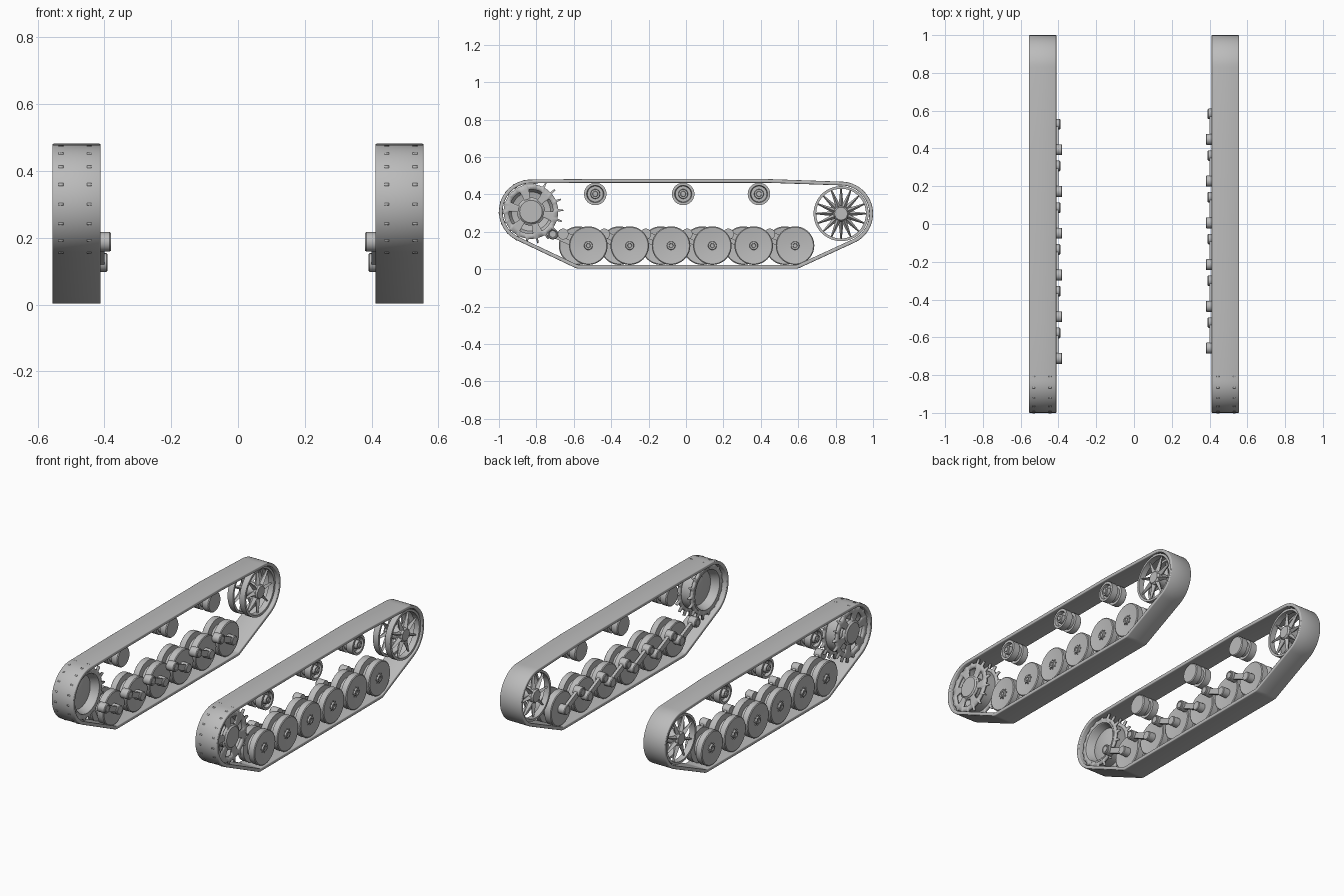
import bpy, bmesh
from math import pi, sin, cos, atan2, hypot
from mathutils import Matrix, Vector

cube = bpy.data.objects.get("Cube")
if cube:
    bpy.data.objects.remove(cube, do_unlink=True)

grey = bpy.data.materials.new("plain_grey")
grey.use_nodes = True
COLOUR = (0.5, 0.5, 0.5, 1)
grey.diffuse_color = COLOUR
grey.node_tree.nodes["Principled BSDF"].inputs["Base Color"].default_value = COLOUR


def finish(bm, name, side, y=0, z=0, solid=0, bevel=0):
    """Turn a bmesh into a shaded object, flipped across x for the right side."""
    bm.transform(Matrix.Diagonal((side, 1, 1, 1)))
    bmesh.ops.recalc_face_normals(bm, faces=bm.faces)
    mesh = bpy.data.meshes.new(name)
    bm.to_mesh(mesh)
    bm.free()
    mesh.materials.append(grey)
    obj = bpy.data.objects.new(name, mesh)
    obj.location = (0, y, z)
    bpy.context.collection.objects.link(obj)
    if solid:
        mod = obj.modifiers.new("thickness", 'SOLIDIFY')
        mod.thickness, mod.offset = solid, 0
    if bevel:
        mod = obj.modifiers.new("edge", 'BEVEL')
        mod.width, mod.segments, mod.limit_method = bevel, 2, 'ANGLE'
    bpy.ops.object.select_all(action='DESELECT')
    obj.select_set(True)
    bpy.context.view_layer.objects.active = obj
    bpy.ops.object.shade_smooth_by_angle(angle=pi / 6)
    return obj


def lathe(bm, profile, steps=40, closed=False, y=0, z=0):
    """Revolve (x, radius) points about an axle along x."""
    verts = [bm.verts.new((x, 0, r)) for x, r in profile]
    pairs = list(zip(verts, verts[1:])) + ([(verts[-1], verts[0])] if closed else [])
    edges = [bm.edges.new(p) for p in pairs]
    old = set(bm.verts) - set(verts)
    bmesh.ops.spin(bm, geom=verts + edges, cent=(0, 0, 0), axis=(1, 0, 0),
                   angle=2 * pi, steps=steps, use_merge=True)
    new = [v for v in bm.verts if v not in old]
    bmesh.ops.remove_doubles(bm, verts=new, dist=0.0002)
    new = [v for v in bm.verts if v not in old]
    bmesh.ops.translate(bm, verts=new, vec=(0, y, z))


def hull(points):
    """Convex outline of 2D points."""
    points = sorted(set(points))
    outline = []
    for run in (points, points[::-1]):
        part = []
        for p in run:
            while len(part) > 1 and ((part[-1][0] - part[-2][0]) * (p[1] - part[-2][1])
                                     <= (part[-1][1] - part[-2][1]) * (p[0] - part[-2][0])):
                part.pop()
            part.append(p)
        outline += part[:-1]
    return outline


def track_belt(side):
    # Band stretched round sprocket, idler, ground run and top run
    band = 0.02
    rounds = [(-0.829, 0.308, 0.171), (0.829, 0.297, 0.171), (-0.57, 0.065, 0.062),
              (0.585, 0.065, 0.062), (-0.53, 0.44, 0.042), (0.43, 0.44, 0.042)]
    points = []
    for y, z, r in rounds:
        r -= band / 2
        points += [(round(y + r * cos(a * pi / 32), 5), round(z + r * sin(a * pi / 32), 5))
                   for a in range(64)]
    bm = bmesh.new()
    loops = [[bm.verts.new((x, y, z)) for y, z in hull(points)] for x in (0.411, 0.556)]
    n = len(loops[0])
    for i in range(n):
        j = (i + 1) % n
        bm.faces.new((loops[0][i], loops[0][j], loops[1][j], loops[1][i]))
    finish(bm, "track_belt", side, solid=band, bevel=0.004)


def toothed_plate(name, side, x, radii, windows):
    # Flat ring with eighteen teeth and optional six windows
    bm = bmesh.new()
    cols = 72
    rings = []
    for r in radii:
        rings.append([bm.verts.new((x, r * cos(2 * pi * i / cols), r * sin(2 * pi * i / cols)))
                      for i in range(cols)])
    tips = {}
    for i in range(cols):
        if i % 4 < 2:
            a = 2 * pi * (i + (0.25 if i % 4 == 0 else -0.25)) / cols
            tips[i] = bm.verts.new((x, 0.173 * cos(a), 0.173 * sin(a)))
    for i in range(cols):
        j = (i + 1) % cols
        for k in range(len(rings) - 1):
            if windows and k == 1 and i % 12 < 7:
                continue
            bm.faces.new((rings[k][i], rings[k][j], rings[k + 1][j], rings[k + 1][i]))
        if i % 4 == 0:
            bm.faces.new((rings[-1][i], rings[-1][j], tips[j], tips[i]))
    finish(bm, name, side, -0.829, 0.308, solid=0.014)


def sprocket(side):
    toothed_plate("sprocket_outer_plate", side, 0.53, (0.05, 0.075, 0.118, 0.146), True)
    toothed_plate("sprocket_inner_plate", side, 0.445, (0.115, 0.146), False)
    bm = bmesh.new()
    lathe(bm, [(0.47, 0), (0.47, 0.05), (0.485, 0.1), (0.436, 0.118), (0.436, 0.128),
               (0.525, 0.128), (0.525, 0.122), (0.495, 0.105), (0.48, 0.05), (0.48, 0)], 48)
    finish(bm, "sprocket_drum", side, -0.829, 0.308)
    bm = bmesh.new()
    lathe(bm, [(0.475, 0), (0.475, 0.068), (0.538, 0.068), (0.546, 0.06), (0.546, 0)], 48)
    finish(bm, "sprocket_hub", side, -0.829, 0.308)


def idler(side):
    bm = bmesh.new()
    # Two thin rims, each with tapering spokes
    for k, x in enumerate((0.45, 0.53)):
        lathe(bm, [(x - 0.018, 0.133), (x - 0.018, 0.147), (x + 0.018, 0.147),
                   (x + 0.018, 0.133)], 48, closed=True)
        for i in range(8):
            turn = Matrix.Rotation(2 * pi * (i + k / 2) / 8, 4, 'X')
            squash = Matrix.Diagonal((1.3, 0.9, 1, 1))
            place = Matrix.Translation((x, 0, 0)) @ turn @ Matrix.Translation((0, 0, 0.085)) @ squash
            bmesh.ops.create_cone(bm, cap_ends=True, segments=4, radius1=0.016,
                                  radius2=0.004, depth=0.105, matrix=place)
    lathe(bm, [(0.425, 0), (0.425, 0.035), (0.435, 0.042), (0.54, 0.042),
               (0.551, 0.034), (0.551, 0)])
    finish(bm, "idler_wheel", side, 0.829, 0.297)


def return_roller(side, y):
    bm = bmesh.new()
    lathe(bm, [(0.43, 0), (0.43, 0.055), (0.435, 0.06), (0.472, 0.06), (0.472, 0.045),
               (0.498, 0.045), (0.498, 0.06), (0.54, 0.06), (0.54, 0.046), (0.52, 0.042),
               (0.52, 0.026), (0.544, 0.024), (0.544, 0.015), (0.55, 0.013), (0.55, 0)])
    finish(bm, "return_roller", side, y, 0.402)


def road_wheel(side, y):
    bm = bmesh.new()
    # Paired discs with a groove between and a raised cap
    lathe(bm, [(0.436, 0), (0.436, 0.04), (0.43, 0.098), (0.434, 0.103), (0.473, 0.103),
               (0.477, 0.07), (0.505, 0.07), (0.509, 0.103), (0.544, 0.103), (0.548, 0.098),
               (0.54, 0.035), (0.54, 0.023), (0.551, 0.021), (0.551, 0.012),
               (0.546, 0.01), (0.546, 0)], 48)
    # Ring of small cap bolts
    for i in range(8):
        a = 2 * pi * i / 8
        lathe(bm, [(0.535, 0), (0.535, 0.004), (0.545, 0.004), (0.545, 0)], 6,
              y=0.028 * cos(a), z=0.028 * sin(a))
    finish(bm, "road_wheel", side, y, 0.126)


def swing_arm(side, y):
    bm = bmesh.new()
    py, pz = -0.135, 0.062
    # Axle boss, pivot tube and the bar joining them
    lathe(bm, [(0.39, 0), (0.39, 0.024), (0.394, 0.028), (0.44, 0.028), (0.44, 0)], 24)
    lathe(bm, [(0.38, 0), (0.38, 0.018), (0.384, 0.018), (0.38, 0.022), (0.38, 0.026),
               (0.384, 0.029), (0.43, 0.029), (0.43, 0)], 24, y=py, z=pz)
    place = (Matrix.Translation((0.408, py / 2, pz / 2))
             @ Matrix.Rotation(atan2(pz, py), 4, 'X')
             @ Matrix.Diagonal((0.018, hypot(py, pz), 0.034, 1)))
    bmesh.ops.create_cube(bm, size=1, matrix=place)
    finish(bm, "swing_arm", side, y, 0.126)


# Left and right running gear; the right wheels sit slightly further forward
for side, shift in ((1, 0), (-1, -0.055)):
    track_belt(side)
    sprocket(side)
    idler(side)
    for y in (-0.485, -0.015, 0.39):
        return_roller(side, y)
    for i in range(6):
        y = -0.522 + 0.221 * i + shift
        road_wheel(side, y)
        swing_arm(side, y)
